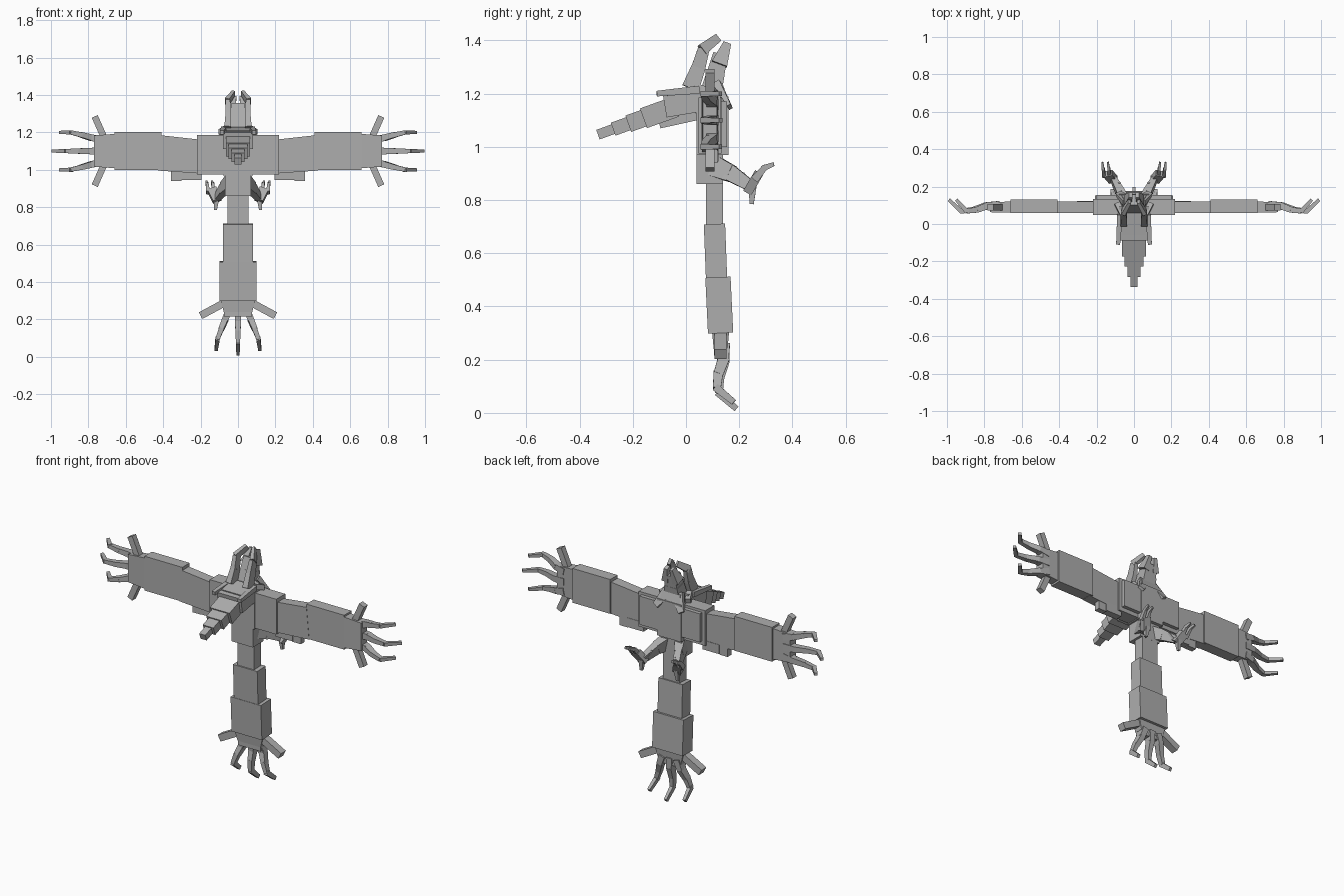
import bpy, bmesh
from math import sin, pi
from mathutils import Vector

cube = bpy.data.objects.get("Cube")
if cube:
    bpy.data.objects.remove(cube)

grey = bpy.data.materials.new("plain grey")
grey.use_nodes = True
tone = (.42, .42, .42, 1)
grey.diffuse_color = tone
grey.node_tree.nodes["Principled BSDF"].inputs["Base Color"].default_value = tone

ACROSS, DEPTH, UP = Vector((1, 0, 0)), Vector((0, 1, 0)), Vector((0, 0, 1))
NO_BOW = Vector()


def add_block(bm, start, end, start_size, end_size, width_axis):
    """Tapered box between two points."""
    along = (end - start).normalized()
    side = (width_axis - along * width_axis.dot(along)).normalized()
    other = along.cross(side)
    rings = []
    for centre, (width, depth) in ((start, start_size), (end, end_size)):
        u, v = side * width / 2, other * depth / 2
        corners = (-u - v, u - v, u + v, v - u)
        rings.append([bm.verts.new(centre + corner) for corner in corners])
    near, far = rings
    bm.faces.new(near)
    bm.faces.new(far)
    for i in range(len(near)):
        bm.faces.new((near[i - 1], near[i], far[i], far[i - 1]))


def build(name, root, tip, width, depth, taper=1, bow=NO_BOW, steps=1, width_axis=ACROSS):
    """Chain of blocks from root to tip, bent along the bow direction."""
    root, tip = Vector(root), Vector(tip)
    bm = bmesh.new()
    stations = []
    for i in range(steps + 1):
        t = i / steps
        point = root.lerp(tip, t) + bow * sin(pi * t * t)
        scale = 1 + (taper - 1) * t
        stations.append((point, (width * scale, depth * scale)))
    for (start, start_size), (end, end_size) in zip(stations, stations[1:]):
        joint = (end - start).normalized() * depth * .15 if steps > 1 else NO_BOW
        add_block(bm, start - joint, end, start_size, end_size, width_axis)
    bmesh.ops.recalc_face_normals(bm, faces=bm.faces[:])
    mesh = bpy.data.meshes.new(name)
    bm.to_mesh(mesh)
    bm.free()
    mesh.materials.append(grey)
    part = bpy.data.objects.new(name, mesh)
    bpy.context.collection.objects.link(part)
    return part


def build_pair(name, *args, **options):
    """Left part and its mirrored right twin."""
    build("left_" + name, *args, **options)
    twin = build("right_" + name, *args, **options)
    bm = bmesh.new()
    bm.from_mesh(twin.data)
    for vert in bm.verts:
        vert.co.x *= -1
    bmesh.ops.reverse_faces(bm, faces=bm.faces[:])
    bm.to_mesh(twin.data)
    bm.free()


# Torso
build("chest", (0, .1, .97), (0, .1, 1.19), width=.16, depth=.12)
build("waist", (0, .09, .86), (0, .09, .98), width=.14, depth=.1)
build("neck_base", (0, .1, 1.17), (0, .09, 1.23), width=.14, depth=.12, taper=.8)
build_pair("shoulder_blade", (.13, .14, 1), (.13, .14, 1.17), width=.14, depth=.03)

# Arms
build_pair("shoulder", (.06, .09, 1.08), (.22, .09, 1.08), width=.21, depth=.085, width_axis=UP)
build_pair("upper_arm", (.2, .09, 1.07), (.42, .09, 1.09), width=.18, depth=.06,
           taper=1.05, width_axis=UP)
build_pair("forearm", (.41, .095, 1.1), (.66, .095, 1.1), width=.205, depth=.07, width_axis=UP)
build_pair("palm", (.65, .09, 1.1), (.77, .09, 1.1), width=.185, depth=.06,
           taper=.9, width_axis=UP)
build_pair("inner_arm_fin", (.25, .1, .945), (.25, .1, 1), width=.11, depth=.045)
build_pair("outer_arm_fin", (.33, .1, .94), (.33, .1, 1), width=.055, depth=.035)

# Fingers and thumbs of the arms
build_pair("middle_finger", (.73, .1, 1.1), (.99, .13, 1.1), width=.04, depth=.045,
           taper=.4, bow=DEPTH * -.055, steps=4, width_axis=UP)
for word, flip in (("upper", 1), ("lower", -1)):
    build_pair(word + "_finger", (.73, .1, 1.1 + .06 * flip), (.95, .13, 1.1 + .1 * flip),
               width=.04, depth=.045, taper=.4,
               bow=DEPTH * -.055 + UP * .01 * flip, steps=4, width_axis=UP)
    build_pair(word + "_thumb", (.715, .09, 1.1 + .07 * flip), (.766, .09, 1.1 + .185 * flip),
               width=.035, depth=.035, width_axis=DEPTH)

# Long lower limb
build("thigh", (0, .107, .88), (0, .107, .7), width=.11, depth=.065)
build("shin", (0, .107, .71), (0, .115, .5), width=.16, depth=.08)
build("ankle", (0, .12, .51), (0, .13, .3), width=.2, depth=.095)
build("instep", (0, .13, .31), (0, .13, .24), width=.19, depth=.065, taper=.8)
build("sole", (0, .13, .26), (0, .13, .215), width=.15, depth=.05)
build_pair("foot_thumb", (.07, .13, .29), (.2, .13, .22), width=.045, depth=.04,
           width_axis=DEPTH)

# Toes
toe_bow = DEPTH * -.055
build("centre_toe", (0, .14, .25), (0, .19, .015), width=.038, depth=.05,
      taper=.45, bow=toe_bow, steps=4)
build_pair("outer_toe", (.05, .14, .25), (.117, .18, .04), width=.038, depth=.05,
           taper=.45, bow=toe_bow + ACROSS * .01, steps=4)

# Head and stepped beak, each step narrower and lower
build("skull", (0, .1, 1.185), (0, -.08, 1.155), width=.16, depth=.09)
reach, width = -.16, .13
for word in ("first", "second", "third", "last"):
    back = reach + .12
    build(word + "_beak_step", (0, back, 1.165 + back * .36), (0, reach, 1.165 + reach * .36),
          width=width, depth=width * .45 + .02)
    reach -= .057
    width -= .03
build("lower_jaw", (0, .04, 1.12), (0, -.1, 1.085), width=.1, depth=.04, taper=.8)
build("brow_plate", (0, .05, 1.215), (0, -.06, 1.195), width=.13, depth=.03)
build_pair("brow_prong", (.075, .05, 1.215), (.085, -.11, 1.2), width=.03, depth=.03, taper=.7)

# Crest of curved plumes
build_pair("side_plume", (.055, .02, 1.23), (.024, .12, 1.41), width=.035, depth=.065,
           taper=.5, bow=Vector((.02, -.02, .02)), steps=3)
build("centre_plume", (0, .095, 1.21), (0, .13, 1.35), width=.1, depth=.08, taper=.7, steps=2)
build_pair("rear_plume", (.035, .125, 1.31), (.018, .155, 1.39), width=.04, depth=.06, taper=.5)

# Collar
build_pair("collar_feather", (.03, .12, 1.23), (.085, .165, 1.15), width=.07, depth=.03, taper=.5)
build_pair("collar_side", (.06, .05, 1.22), (.09, .11, 1.2), width=.03, depth=.03)

# Small clawed rear legs
build_pair("rear_leg", (.04, .1, .93), (.11, .24, .855), width=.06, depth=.085,
           taper=.5, bow=UP * .01, steps=2)
build_pair("rear_foot", (.11, .235, .835), (.14, .27, .895), width=.05, depth=.035)
build_pair("rear_heel", (.115, .25, .85), (.12, .247, .785), width=.03, depth=.03, taper=.5)
build_pair("rear_spur", (.1, .23, .86), (.075, .215, .9), width=.025, depth=.02, taper=.5)
for word, x in (("inner", .13), ("outer", .16)):
    build_pair(word + "_rear_claw", (x, .26, .88), (x + .01, .33, .935), width=.02, depth=.03,
               taper=.5, bow=UP * .02, steps=2)
